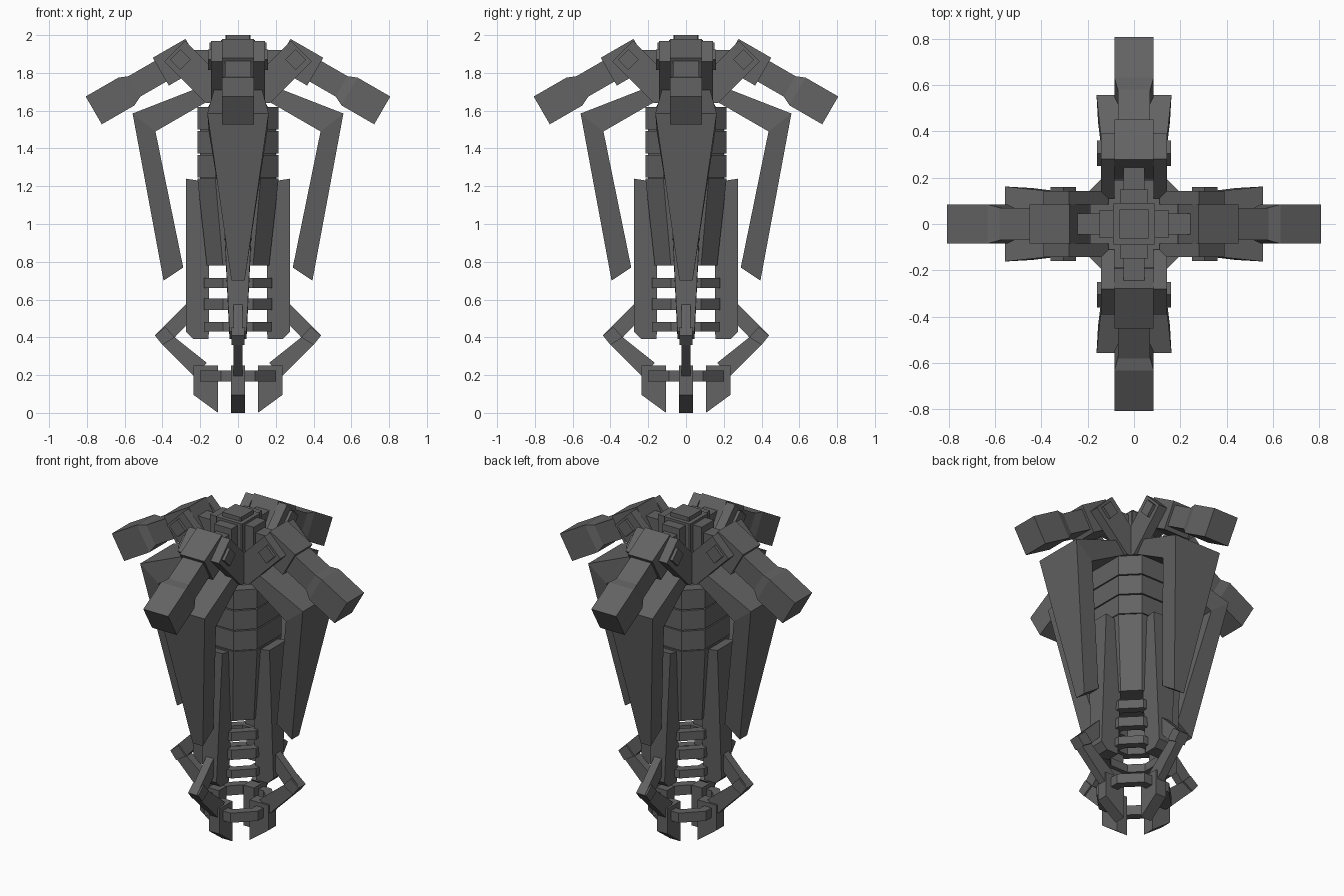
import bpy, bmesh, math
from mathutils import Matrix

if "Cube" in bpy.data.objects:
    bpy.data.objects.remove(bpy.data.objects["Cube"])

steel = bpy.data.materials.new("dark_grey")
steel.diffuse_color = (0.125, 0.125, 0.125, 1)
steel.use_nodes = True
steel.node_tree.nodes["Principled BSDF"].inputs["Base Color"].default_value = steel.diffuse_color


def finish(name, bm):
    bmesh.ops.recalc_face_normals(bm, faces=bm.faces)
    me = bpy.data.meshes.new(name)
    bm.to_mesh(me)
    bm.free()
    me.materials.append(steel)
    ob = bpy.data.objects.new(name, me)
    bpy.context.collection.objects.link(ob)


def add_slab(bm, left, right):
    """Closed solid between two matching outlines."""
    a = [bm.verts.new(p) for p in left]
    b = [bm.verts.new(p) for p in right]
    bm.faces.new(a)
    bm.faces.new(b[::-1])
    for i in range(len(a)):
        j = (i + 1) % len(a)
        bm.faces.new((a[i], b[i], b[j], a[j]))


def radial(name, profile, half=None, sides=None):
    """Profile of (radius, z[, half width]) repeated on all four sides.
    sides=(y0, y1) makes a mirrored pair of side plates instead."""
    bm = bmesh.new()
    if sides:
        for s in (-1, 1):
            add_slab(bm, *[[(r, s * y, z) for r, z in profile] for y in sides])
    else:
        pts = [p if len(p) == 3 else (*p, half) for p in profile]
        add_slab(bm, *[[(r, s * w, z) for r, z, w in pts] for s in (-1, 1)])
    geo = bm.verts[:] + bm.edges[:] + bm.faces[:]
    for k in (1, 2, 3):
        dup = bmesh.ops.duplicate(bm, geom=geo)["geom"]
        bmesh.ops.rotate(bm, verts=[v for v in dup if isinstance(v, bmesh.types.BMVert)],
                         matrix=Matrix.Rotation(k * math.pi / 2, 3, 'Z'))
    finish(name, bm)


def block(name, r0, r1, z0, z1, half):
    radial(name, [(r0, z0), (r1, z0), (r1, z1), (r0, z1)], half)


def octagon(a, h, z):
    return [(a, -h, z), (a, h, z), (h, a, z), (-h, a, z),
            (-a, h, z), (-a, -h, z), (-h, -a, z), (h, -a, z)]


def drum(name, low, high):
    """Solid eight-sided section; low and high are (apothem, half flat, z)."""
    bm = bmesh.new()
    add_slab(bm, octagon(*low), octagon(*high))
    finish(name, bm)


def ring(name, a, h, z0, z1, t):
    """Open eight-sided hoop."""
    bm = bmesh.new()
    loops = [[bm.verts.new(p) for p in octagon(*q)] for q in
             ((a, h, z0), (a, h, z1), (a - t, h - t * .4, z1), (a - t, h - t * .4, z0))]
    for k in range(4):
        p, q = loops[k], loops[(k + 1) % 4]
        for i in range(8):
            j = (i + 1) % 8
            bm.faces.new((p[i], p[j], q[j], q[i]))
    finish(name, bm)


def arm(u, v):
    """Shoulder arm coordinates: u outward along the slope, v below its top."""
    c, s = math.cos(math.radians(30)), 0.5
    return (0.278 + u * c - v * s, 1.98 - u * s - v * c)


# central body
drum("body_taper", (0.165, 0.08, 0.78), (0.215, 0.12, 1.24))
for i in range(3):
    z = 1.245 + i * 0.127
    drum("body_band", (0.215, 0.12, z), (0.215, 0.12, z + 0.12))
drum("body_core", (0.20, 0.11, 1.2), (0.20, 0.11, 1.6))
drum("neck", (0.17, 0.09, 1.6), (0.11, 0.06, 1.70))

# stepped cross-shaped head
drum("head", (0.09, 0.085, 1.62), (0.09, 0.085, 1.975))
drum("head_cap", (0.065, 0.06, 1.97), (0.065, 0.06, 2.0))
block("head_step", 0.08, 0.15, 1.80, 1.96, 0.06)
block("shoulder_link", 0.14, 0.26, 1.82, 1.92, 0.045)
block("wing_mount", 0.08, 0.19, 1.66, 1.78, 0.11)

# shoulder arms: block, neck, flared transition and fist
radial("upper_arm", [arm(0, 0), arm(0.2, 0), arm(0.2, 0.17), arm(0, 0.17)], 0.085)
radial("arm_neck", [arm(0.2, 0.02), arm(0.36, 0.02), arm(0.36, 0.145), arm(0.2, 0.145)], 0.07)
flare = [(0.36, 0.02, 0.07), (0.41, 0, 0.085), (0.41, 0.17, 0.085), (0.36, 0.145, 0.07)]
radial("arm_flare", [(*arm(u, v), w) for u, v, w in flare])
radial("fist", [arm(0.41, 0), arm(0.61, 0), arm(0.61, 0.17), arm(0.41, 0.17)], 0.085)

# straps on both sides of each arm, meeting at the corners
radial("shoulder_strap", [(0.28, 1.97), (0.39, 1.86), (0.17, 1.64), (0.11, 1.64), (0.11, 1.80)],
       sides=(0.085, 0.142))
radial("shoulder_bolt", [(0.305, 1.925), (0.36, 1.87), (0.305, 1.815), (0.25, 1.87)],
       sides=(0.14, 0.16))

# folded wings
radial("wing_root", [(0.16, 1.74, 0.12), (0.558, 1.585, 0.162),
                     (0.437, 1.49, 0.155), (0.16, 1.65, 0.12)])
radial("wing_blade", [(0.558, 1.585, 0.162), (0.394, 0.70, 0.035),
                      (0.29, 0.77, 0.035), (0.437, 1.49, 0.155)])

# legs with chamfered feet
radial("leg", [(0.15, 1.22, 0.085), (0.275, 1.24, 0.085), (0.275, 0.43, 0.045),
               (0.235, 0.39, 0.045), (0.155, 0.39, 0.045)])

# hoops between the legs
for z0, z1 in ((0.66, 0.715), (0.545, 0.605), (0.43, 0.48)):
    ring("leg_hoop", 0.18, 0.08, z0, z1, 0.05)

# bent claw arms, elbows, fingers and claw hoop
radial("claw_arm", [(0.24, 0.605), (0.275, 0.575), (0.44, 0.41), (0.40, 0.36), (0.235, 0.195),
                    (0.165, 0.265), (0.335, 0.40), (0.24, 0.50)], 0.025)
radial("claw_elbow", [(0.44, 0.41), (0.40, 0.36), (0.335, 0.40), (0.385, 0.455)], 0.035)
radial("claw_finger", [(0.105, 0.25), (0.235, 0.25), (0.235, 0.095), (0.105, 0.0)], 0.036)
ring("claw_hoop", 0.2, 0.09, 0.165, 0.225, 0.05)
